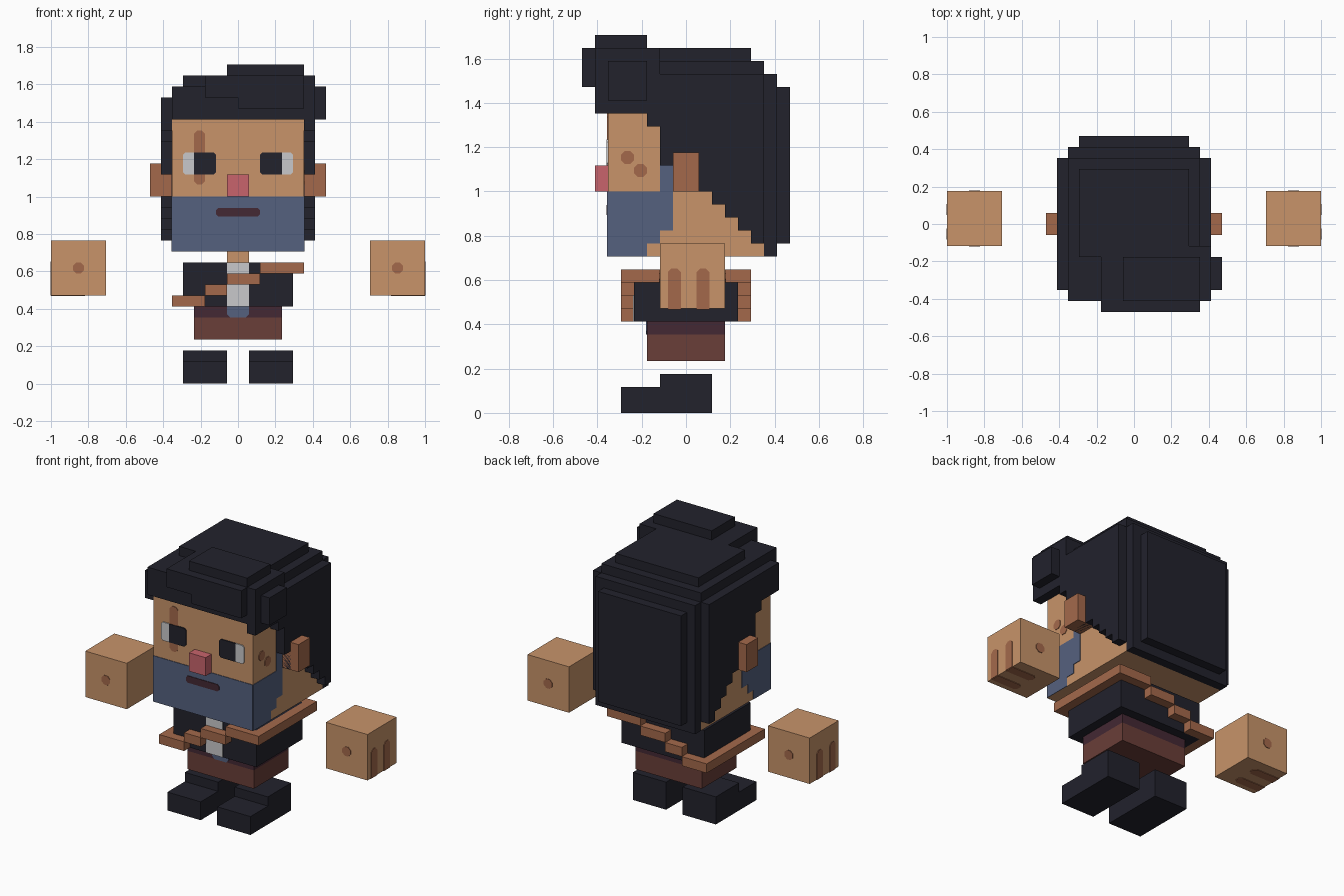
import bpy, bmesh, math
from mathutils import Vector

if "Cube" in bpy.data.objects:
    bpy.data.objects.remove(bpy.data.objects["Cube"])

U = 1 / 17      # one block of the grid the figure is built on
T = 0.06        # painted plate thickness, in blocks


def material(name, hexcode):
    m = bpy.data.materials.new(name)
    rgb = [int(hexcode[i:i + 2], 16) / 255 for i in (0, 2, 4)]
    m.diffuse_color = [c / 12.92 if c < 0.04045 else ((c + 0.055) / 1.055) ** 2.4 for c in rgb] + [1]
    m.use_nodes = True
    m.node_tree.nodes["Principled BSDF"].inputs["Base Color"].default_value = m.diffuse_color
    return m


BLACK = material("black", "22222c")
SKIN = material("skin", "c8946a")
BROWN = material("brown", "a4694b")
BLUE = material("slate_blue", "55617f")
WHITE = material("pale_grey", "c9c9cb")
PINK = material("pink", "c8646c")
MAROON = material("dark_maroon", "432833")
RED_BROWN = material("red_brown", "6a3e38")


def finish(name, bm, mat):
    bmesh.ops.recalc_face_normals(bm, faces=bm.faces)
    mesh = bpy.data.meshes.new(name)
    bm.to_mesh(mesh)
    bm.free()
    mesh.materials.append(mat)
    ob = bpy.data.objects.new(name, mesh)
    bpy.context.collection.objects.link(ob)
    return ob


def prism(name, mat, axis, pts, a, b):
    """Extrude a flat outline along an axis from a to b (all in blocks)."""
    place = {"x": lambda p, q: (a, p, q), "y": lambda p, q: (p, a, q), "z": lambda p, q: (p, q, a)}[axis]
    step = {"x": (b - a, 0, 0), "y": (0, b - a, 0), "z": (0, 0, b - a)}[axis]
    bm = bmesh.new()
    face = bm.faces.new([bm.verts.new(Vector(place(*p)) * U) for p in pts])
    ext = bmesh.ops.extrude_face_region(bm, geom=[face], use_keep_orig=True)
    moved = [g for g in ext["geom"] if isinstance(g, bmesh.types.BMVert)]
    bmesh.ops.translate(bm, verts=moved, vec=Vector(step) * U)
    return finish(name, bm, mat)


def rect(p0, p1, q0, q1):
    return [(p0, q0), (p1, q0), (p1, q1), (p0, q1)]


def cut_rect(p0, p1, q0, q1, c=0.2):
    return [(p0 + c, q0), (p1 - c, q0), (p1, q0 + c), (p1, q1 - c),
            (p1 - c, q1), (p0 + c, q1), (p0, q1 - c), (p0, q0 + c)]


def box(name, mat, x0, x1, y0, y1, z0, z1):
    return prism(name, mat, "z", rect(x0, x1, y0, y1), z0, z1)


# Shoes, legs and torso
for side, s in (("left", -1), ("right", 1)):
    prism(side + "_shoe", BLACK, "x", [(-5, 0), (2, 0), (2, 3), (-2, 3), (-2, 2), (-5, 2)], s * 1, s * 5)
box("shorts", RED_BROWN, -4, 4, -3, 3, 4, 6)
box("waistband", MAROON, -4, 4, -3, 3, 6, 7)
prism("shirt_tail", BLUE, "y", [(-1, 7), (-1, 6.3), (-.7, 6), (.7, 6), (1, 6.3), (1, 7)], -3 - T, -3)
box("jacket", BLACK, -5, 5, -4, 4, 7, 11)
prism("shirt_front", WHITE, "y", rect(-1, 1, 7, 11), -4 - T, -4)
box("neck", SKIN, -1, 1, -1, 1, 11, 12)

# Strap winding diagonally around the torso
for place, y in (("front", -5), ("back", 4)):
    for i, (x0, x1) in enumerate(((-6, -3), (-3, -1), (-1, 2), (2, 6))):
        box(f"strap_{place}_{i}", BROWN, x0, x1, y, y + 1, 7 + i, 8 + i)
box("strap_left", BROWN, -6, -5, -4, 4, 7, 8)
box("strap_right", BROWN, 5, 6, -4, 4, 10, 11)

# Floating hands with knuckle spots and finger lines
for side, s in (("left", -1), ("right", 1)):
    box(side + "_hand", SKIN, s * 12, s * 17, -2, 3, 8, 13)
    for place, y in (("front", -2 - T), ("back", 3)):
        prism(f"{side}_hand_spot_{place}", BROWN, "y",
              cut_rect(s * 14.5 - .5, s * 14.5 + .5, 10, 11, .29), y, y + T)
    for i, y in enumerate((-1.1, 1.1)):
        y += 0.5 - 0.3
        outline = [(y - .5, 8), (y + .5, 8), (y + .5, 10.8), (y + .2, 11.1), (y - .2, 11.1), (y - .5, 10.8)]
        prism(f"{side}_finger_{i}", BROWN, "x", outline, s * 17, s * (17 - T) + s * 2 * T)
        under = [(s * 17, y - .5), (s * 17, y + .5), (s * 14.2, y + .5),
                 (s * 13.9, y + .2), (s * 13.9, y - .2), (s * 14.2, y - .5)]
        prism(f"{side}_finger_under_{i}", BROWN, "z", under, 8 - T, 8)

# Head, beard, ears and face
box("head", SKIN, -6, 6, -6, 6, 12, 24)
prism("beard_front", BLUE, "y", rect(-6, 6, 12, 17), -6 - T, -6)
beard = [(-6, 12), (-3, 12), (-3, 13), (-2, 13), (-2, 14), (-1, 14), (-1, 19), (-2, 19), (-2, 17), (-6, 17)]
for side, s in (("left", -1), ("right", 1)):
    prism(side + "_beard", BLUE, "x", beard, s * 6, s * (6 + T))
    box(side + "_ear", BROWN, s * 6, s * 8, -1, 1, 17, 20)
    white = [(s * 4, 19), (s * 4.8, 19), (s * 5, 19.2), (s * 5, 20.8), (s * 4.8, 21), (s * 4, 21)]
    pupil = [(s * 4, 19), (s * 2.2, 19), (s * 2, 19.2), (s * 2, 20.8), (s * 2.2, 21), (s * 4, 21)]
    prism(side + "_eye_white", WHITE, "y", white, -6 - 2 * T, -6)
    prism(side + "_pupil", BLACK, "y", pupil, -6 - 2 * T, -6)
box("nose", PINK, -1, 1, -7, -6, 17, 19)
prism("mouth", MAROON, "y", cut_rect(-2, 2, 15.2, 15.95), -6 - 2 * T, -6)
prism("brow_scar", BROWN, "y", cut_rect(-4, -3, 18.1, 23, .29), -6 - T, -6)
for i, (y, z) in enumerate(((-4.5, 19.6), (-3.5, 18.6))):
    prism(f"cheek_mark_{i}", BROWN, "x", cut_rect(y - .5, y + .5, z - .5, z + .5, .29), 6, 6 + T)

# Hair: stepped side panels, back layers, crown and front tuft
nape = [(1, 17), (2, 17)]
for i in range(4):
    nape += [(2 + i, 16 - i), (3 + i, 16 - i)]
nape = nape[:-1] + [(5, 13), (6, 13), (6, 26)]
for side, s, front in (("left", -1, -6), ("right", 1, -7)):
    panel = [(front, 26), (front, 23), (-3, 23), (-3, 22), (-2, 22), (-2, 19), (-1, 19), (-1, 17)] + nape
    prism(side + "_hair_panel", BLACK, "x", panel, s * 6, s * 7)
box("hair_back", BLACK, -6, 6, 6, 7, 12, 26)
box("hair_back_outer", BLACK, -5, 5, 7, 8, 13, 25)
box("hair_fringe", BLACK, -6, 6, -7, -6, 24, 27)
box("hair_crown", BLACK, -6, 6, -6, 6, 24, 27)
crown = [(-5, 5), (-5, -3), (-3, -3), (-3, -7), (7, -7), (7, -2), (5, -2), (5, 5)]
prism("hair_crown_top", BLACK, "z", crown, 27, 28)
box("hair_right_corner", BLACK, 6, 7, -7, -2, 26, 27)
box("hair_right_bump", BLACK, 7, 8, -6, -3, 24, 27)
prism("hair_quiff", BLACK, "y", [(-3, 28), (-3, 26), (0, 26), (0, 25), (6, 25), (6, 28)], -8, -7)
box("hair_tuft", BLACK, -1, 6, -7, -3, 28, 29)
